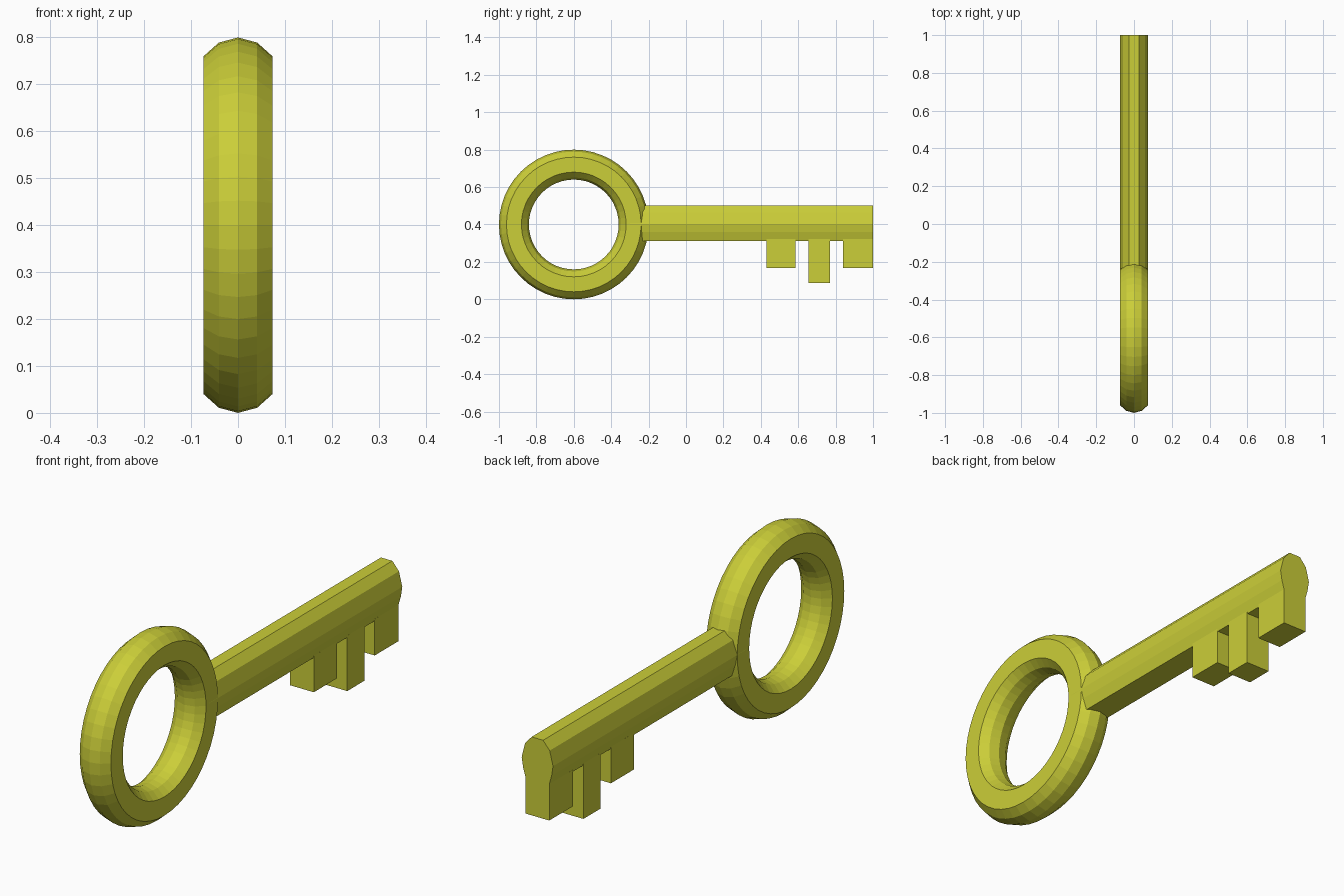
import bpy, bmesh
from math import sin, cos, tau

if "Cube" in bpy.data.objects:
    bpy.data.objects.remove(bpy.data.objects["Cube"])

mat = bpy.data.materials.new("yellow_metal")
mat.diffuse_color = (0.60, 0.62, 0.04, 1)
mat.use_nodes = True
mat.node_tree.nodes["Principled BSDF"].inputs["Base Color"].default_value = mat.diffuse_color


def finish(name, bm):
    bmesh.ops.recalc_face_normals(bm, faces=bm.faces)
    mesh = bpy.data.meshes.new(name)
    bm.to_mesh(mesh)
    bm.free()
    mesh.materials.append(mat)
    obj = bpy.data.objects.new(name, mesh)
    bpy.context.collection.objects.link(obj)
    return obj


def bridge(bm, a, b):
    n = len(a)
    for i in range(n):
        j = (i + 1) % n
        bm.faces.new((a[i], a[j], b[j], b[i]))


# Ring handle: flat-sided section (radius, x) swept round the x axis
half = [(0.40, 0), (0.389, 0.041), (0.36, 0.0734),
        (0.28, 0.0734), (0.251, 0.041), (0.24, 0)]
section = half + [(r, -x) for r, x in half[-2:0:-1]]
SEGMENTS = 48
bm = bmesh.new()
rings = []
for k in range(SEGMENTS):
    a = tau * k / SEGMENTS
    rings.append([bm.verts.new((x, -0.6 + r * cos(a), 0.4 + r * sin(a)))
                  for r, x in section])
for k in range(SEGMENTS):
    bridge(bm, rings[k], rings[(k + 1) % SEGMENTS])
finish("ring_handle", bm)

# Shaft: mirrored (x, z) outline extruded along y, with a cut-off underside
right = [(0.053, 0.312), (0.067, 0.36), (0.0738, 0.403),
         (0.058, 0.465), (0.027, 0.501)]
outline = right + [(-x, z) for x, z in reversed(right)]
bm = bmesh.new()
ends = [[bm.verts.new((x, y, z)) for x, z in outline] for y in (-0.30, 1.0)]
bridge(bm, *ends)
for end in ends:
    bm.faces.new(end)
finish("shaft", bm)

# Teeth: three blocks under the shaft (y start, y end, lowest z)
TOP = 0.322
for i, (y0, y1, z0) in enumerate([(0.43, 0.585, 0.167),
                                  (0.655, 0.77, 0.086),
                                  (0.84, 1.0, 0.167)]):
    bm = bmesh.new()
    bmesh.ops.create_cube(bm, size=1)
    bmesh.ops.scale(bm, verts=bm.verts, vec=(0.112, y1 - y0, TOP - z0))
    bmesh.ops.translate(bm, verts=bm.verts,
                        vec=(0, (y0 + y1) / 2, (TOP + z0) / 2))
    finish(f"tooth_{i + 1}", bm)
